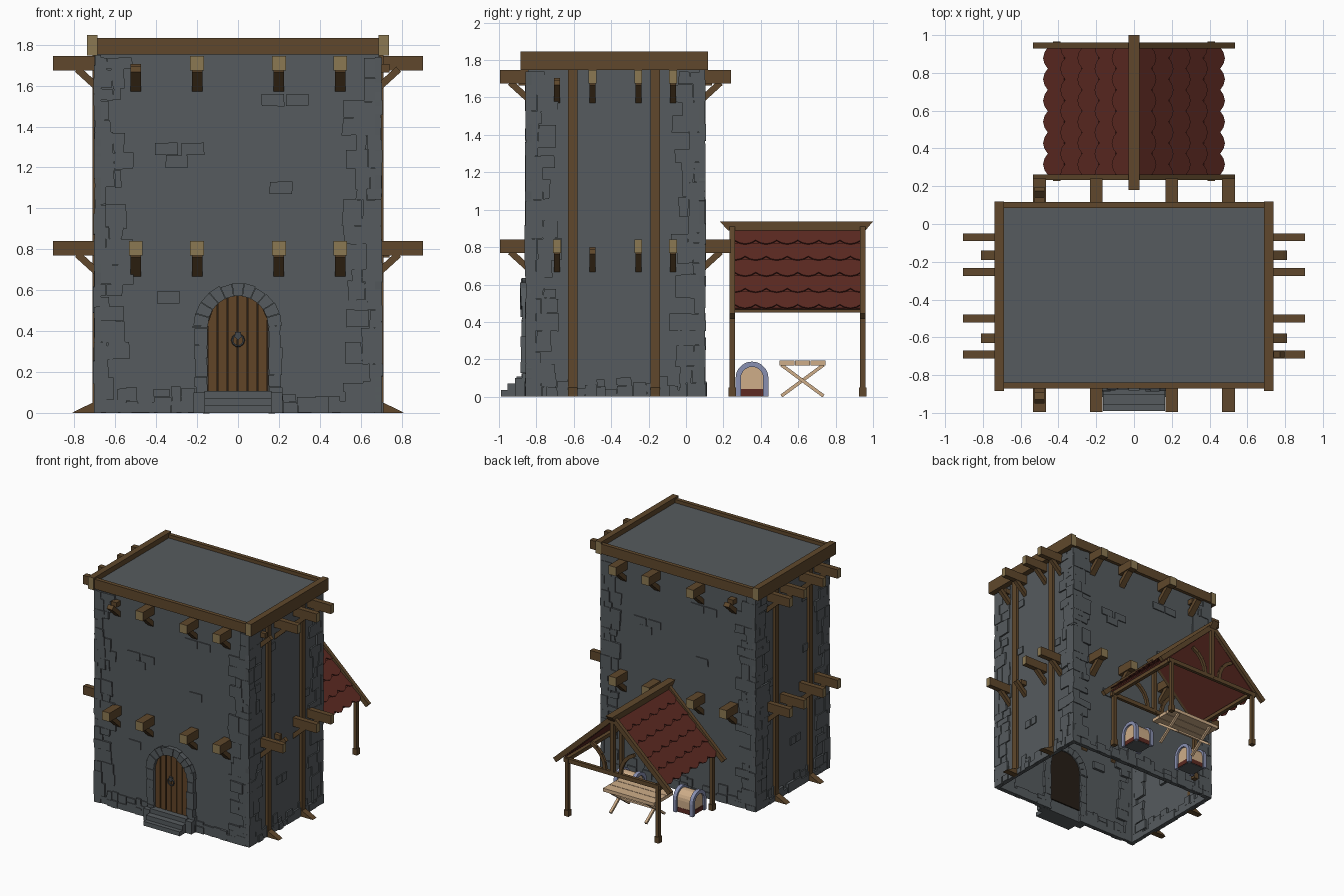
import bpy, bmesh, math, random
from mathutils import Vector

random.seed(4)
R = random.uniform
if "Cube" in bpy.data.objects:
    bpy.data.objects.remove(bpy.data.objects["Cube"])


def material(name, rgb):
    m = bpy.data.materials.new(name)
    m.use_nodes = True
    m.diffuse_color = (*rgb, 1)
    m.node_tree.nodes["Principled BSDF"].inputs["Base Color"].default_value = (*rgb, 1)
    return m


STONE = material("slate stone", (.092, .104, .112))
WOOD = material("brown wood", (.115, .064, .025))
ENDS = material("cut wood ends", (.26, .19, .085))
DOOR = material("door planks", (.12, .058, .02))
GAP = material("dark gaps", (.02, .013, .008))
RED = material("red tiles", (.11, .023, .016))
TAN = material("pale wood", (.62, .42, .25))
BLUE = material("blue grey arch", (.25, .28, .44))
IRON = material("iron", (.06, .065, .07))


def prism(bm, pts, vec, mi=0, ends=None):
    lo = [bm.verts.new(p) for p in pts]
    hi = [bm.verts.new(Vector(p) + Vector(vec)) for p in pts]
    caps = [bm.faces.new(lo), bm.faces.new(hi[::-1])]
    n = len(pts)
    for i in range(n):
        bm.faces.new((lo[i], hi[i], hi[(i + 1) % n], lo[(i + 1) % n])).material_index = mi
    for f in caps:
        f.material_index = mi if ends is None else ends
    return caps


def box(bm, x0, x1, y0, y1, z0, z1, mi=0):
    return prism(bm, [(x0, y0, z0), (x1, y0, z0), (x1, y1, z0), (x0, y1, z0)], (0, 0, z1 - z0), mi)


def beam(bm, a, b, w, h, mi=0, ends=None):
    a, b = Vector(a), Vector(b)
    d = b - a
    side = d.cross((0, 0, 1))
    side = side.normalized() if side.length > 1e-5 else Vector((1, 0, 0))
    up = side.cross(d).normalized()
    pts = [a + side * w / 2 * i + up * h / 2 * j for i, j in ((-1, -1), (1, -1), (1, 1), (-1, 1))]
    prism(bm, pts, d, mi, ends)


def finish(bm, name, *mats):
    bmesh.ops.recalc_face_normals(bm, faces=bm.faces)
    me = bpy.data.meshes.new(name)
    bm.to_mesh(me)
    bm.free()
    for m in mats:
        me.materials.append(m)
    ob = bpy.data.objects.new(name, me)
    bpy.context.collection.objects.link(ob)
    return ob


# Tower walls, addressed as (face, along, height, distance out)
X, Y0, Y1, TOP = .69, -.845, .09, 1.75


def P(face, u, z, d):
    return Vector({"front": (u, Y0 - d, z), "back": (u, Y1 + d, z),
                   "right": (X + d, u, z), "left": (-X - d, u, z)}[face])


def plate(bm, face, poly, d0, d1, mi=0):
    prism(bm, [P(face, u, z, d0) for u, z in poly], P(face, 0, 0, d1) - P(face, 0, 0, d0), mi)


def stone(bm, face, u0, u1, z0, z1, d, j=.006):
    quad = [(u0, z0), (u1, z0), (u1, z1), (u0, z1)]
    plate(bm, face, [(u + R(-j, j), max(0, z + R(-j, j))) for u, z in quad], -.02, d)


def arch(r, spring, base, n=10):
    arc = [(r * math.cos(math.pi * i / n), spring + r * math.sin(math.pi * i / n)) for i in range(n + 1)]
    return [(r, base)] + arc + [(-r, base)]


bm = bmesh.new()
caps = box(bm, -X, X, Y0, Y1, 0, TOP)
bm.faces.remove(caps[0])
finish(bm, "tower_walls", STONE)
bm = bmesh.new()
box(bm, -X, X, Y0, Y1, TOP - .02, 1.805)
finish(bm, "flat_roof", STONE)

# Corner stones: each course wraps round the corner, often with a second stone
FACES = {"front": (-X, X), "back": (-X, X), "right": (Y0, Y1), "left": (Y0, Y1)}
bm = bmesh.new()
for face, (lo, hi) in FACES.items():
    for edge, s in ((lo, 1), (hi, -1)):
        z = 0
        while z < TOP - .02:
            h = min(R(.045, .13), TOP - z)
            a = R(.04, .09)
            stone(bm, face, edge - s * .012, edge + s * a, z, z + h, R(.008, .018), .003)
            if R(0, 1) < .85:
                stone(bm, face, edge + s * a, edge + s * R(.11, .18), z, z + h, R(.006, .016))
            z += h
finish(bm, "corner_stones", STONE)

# Rough foot course
bm = bmesh.new()
for face, (lo, hi) in FACES.items():
    u = lo + .1
    while u < hi - .1:
        w = R(.04, .09)
        if face != "front" or abs(u + w / 2) > .24:
            h = R(.04, .08)
            stone(bm, face, u, u + w, 0, h, R(.01, .022), .003)
            if R(0, 1) < .7:
                stone(bm, face, u, u + w * .9, h, h + R(.03, .08), R(.006, .014), .003)
        u += w
finish(bm, "foot_stones", STONE)

# Scattered bricks
bm = bmesh.new()
for u, z in ((-.35, 1.29), (-.22, 1.29), (-.3, 1.23), (.17, 1.53), (.29, 1.53), (.21, 1.1), (-.34, .565)):
    stone(bm, "front", u - .055, u + .055, z - .03, z + .03, .008, .002)
    stone(bm, "back", -u - .055, -u + .055, z - .03, z + .03, .008, .002)
for u, z in ((-.46, .4), (-.39, .4), (-.55, 1.1), (-.1, .98), (-.54, 1.52)):
    for face in ("right", "left"):
        stone(bm, face, u - .03, u + .03, z - .03, z + .03, .008, .002)
finish(bm, "wall_bricks", STONE)

# Projecting floor beams with braces; a few are broken short
SHORT = {("front", -.5, 1.71), ("back", -.5, 1.71), ("right", -.69, 1.71), ("right", -.5, .805)}
bm = bmesh.new()
for face in FACES:
    wide = face in ("front", "back")
    for u in ((-.5, -.2, .2, .5) if wide else (-.69, -.5, -.255, -.07)):
        for z in (.805, 1.71):
            w, out = (.068, .15) if wide else (.042, .215)
            if (face, u, z) in SHORT:
                beam(bm, P(face, u, z - .025, -.02), P(face, u, z - .025, .05), w * .75, .04)
            else:
                beam(bm, P(face, u, z, -.02), P(face, u, z, out), w, .072, 0, 1)
            beam(bm, P(face, u, z - .13, -.015), P(face, u, z - .03, .095), w * .75, .034)
finish(bm, "floor_beams", WOOD, ENDS)

# Upright side posts with wedge feet
bm = bmesh.new()
for face in ("right", "left"):
    for y in (-.605, -.165):
        plate(bm, face, [(y - .025, 0), (y + .025, 0), (y + .025, TOP), (y - .025, TOP)], 0, .022)
        prism(bm, [P(face, y - .025, z, d) for d, z in ((0, 0), (.12, 0), (.1, .012), (.02, .05), (0, .05))], (0, .05, 0))
finish(bm, "side_posts", WOOD)

# Roof frame
bm = bmesh.new()
for s in (-1, 1):
    beam(bm, (s * .713, -.885, 1.797), (s * .713, .118, 1.797), .05, .1, 0, 1)
for y in (-.856, .101):
    beam(bm, (-.69, y, 1.793), (.69, y, 1.793), .032, .08)
finish(bm, "roof_frame", WOOD, ENDS)

# Door: dark backing, planks cut to the arch, handle ring
bm = bmesh.new()
plate(bm, "front", arch(.148, .425, .1), -.01, .006, 1)
for i in range(6):
    a, b = -.146 + i * .049, -.146 + i * .049 + .043
    tops = [(u, .425 + math.sqrt(max(.147 ** 2 - u * u, 0))) for u in (b, (a + b) / 2, a)]
    plate(bm, "front", [(a, .1), (b, .1)] + tops, 0, .015)
finish(bm, "door", DOOR, GAP)
bpy.ops.mesh.primitive_torus_add(location=P("front", 0, .355, .024), rotation=(math.pi / 2, 0, 0), major_radius=.028,
                                 minor_radius=.006, major_segments=10, minor_segments=5)
bpy.context.object.name = "door_ring"
bpy.context.object.data.materials.append(IRON)
bm = bmesh.new()
plate(bm, "front", [(-.015, .37), (0, .355), (.015, .37), (.015, .395), (-.015, .395)], .01, .03)
finish(bm, "door_ring_mount", IRON)

# Door surround: jamb stones and wedge stones
bm = bmesh.new()
for s in (-1, 1):
    z = 0
    while z < .42:
        h = min(R(.05, .09), .425 - z)
        stone(bm, "front", s * .15, s * R(.205, .225), z, z + h, R(.03, .042), .002)
        z += h
for i in range(11):
    a, b = (math.pi * (i + t) / 11 for t in (.02, .98))
    r = R(.205, .218)
    plate(bm, "front", [(q * math.cos(t), .425 + q * math.sin(t)) for q, t in ((.147, a), (r, a), (r, b), (.147, b))],
          -.02, R(.03, .042))
finish(bm, "door_surround", STONE)
bm = bmesh.new()
for d, z in ((.145, .035), (.11, .072), (.06, .108)):
    box(bm, -.165, .165, Y0 - d, Y0, 0, z)
for s in (-.19, .19):
    box(bm, s - .028, s + .028, Y0 - .07, Y0, 0, .1)
finish(bm, "door_steps", STONE)

# Lean-to timber frame
bm = bmesh.new()
for y in (.248, .945):
    for s in (-1, 1):
        beam(bm, (0, y, .912), (s * .52, y, .43), .03, .04)
        beam(bm, (s * .41, y, 0), (s * .41, y, .47), .028, .03)
        box(bm, s * .41 - .02, s * .41 + .02, y - .02, y + .02, 0, .05)
        ring = [(s * (.27 - .2 * math.cos(t)), y, .47 + .2 * math.sin(t)) for t in (0, .3, .6, .9, 1.2)]
        for a, b in zip(ring, ring[1:]):
            beam(bm, a, b, .022, .028)
    beam(bm, (-.44, y, .455), (.44, y, .455), .026, .034)
    beam(bm, (0, y, .45), (0, y, .9), .03, .03)
for s in (-1, 1):
    beam(bm, (s * .41, .24, .465), (s * .41, .95, .465), .03, .03)
prism(bm, [(-.03, y, z) for y, z in ((.225, .89), (.96, .89), (1, .937), (.18, .937))], (.06, 0, 0))
finish(bm, "shelter_frame", WOOD)

# Shelter roof: boards under overlapping rows of pointed tiles
bm = bmesh.new()
L, N, ROWS = .675, 6, 5
for s in (-1, 1):
    down = Vector((s * .46, 0, -.435)).normalized()
    out = Vector((s * .435, 0, .46)).normalized()
    top = Vector((0, .26, .9))
    prism(bm, [top, top + down * .62, top + down * .62 - out * .012, top - out * .012], (0, L, 0))
    w = L / N
    for r in range(ROWS):
        v0 = r * .125
        for i in range(N + r % 2):
            u0 = (i - .5 * (r % 2)) * w
            shape = [(0, 0), (w, 0), (w, .11), (.78 * w, .132), (.5 * w, .142), (.22 * w, .132), (0, .11)]
            pts = []
            for u, v in shape:
                p = top + Vector((0, min(max(u0 + u, 0), L), 0)) + down * (v0 + v) + out * (.002 + v * .09)
                if p not in pts:
                    pts.append(p)
            prism(bm, pts, out * .007)
finish(bm, "shelter_tiles", RED)

# Trestle table
bm = bmesh.new()
for i in range(3):
    box(bm, -.23, .23, .5 + i * .083, .579 + i * .083, .168, .195)
for x in (-.16, .16):
    beam(bm, (x, .51, .004), (x, .735, .17), .02, .018)
    beam(bm, (x + .01, .735, .004), (x + .01, .51, .17), .02, .018)
beam(bm, (-.17, .622, .088), (.17, .622, .088), .016, .016)
finish(bm, "trestle_table", TAN)

# Two small vaulted hutches beside the tower
for name, cx in (("left_hutch", .26), ("right_hutch", -.28)):
    bm = bmesh.new()
    prism(bm, [(cx - .075, .353 + u, z) for u, z in arch(.072, .1, .005)], (.15, 0, 0), 0)
    box(bm, cx - .08, cx + .08, .353 - .074, .353 + .074, .004, .04, 2)
    box(bm, cx - .075, cx + .075, .353 - .07, .353 + .07, 0, .004, 3)
    for x in (cx - .09, cx + .06):
        rim = arch(.088, .1, 0) + arch(.06, .1, 0)[::-1]
        prism(bm, [(x, .353 + u, z) for u, z in rim], (.03, 0, 0), 1)
    finish(bm, name, TAN, BLUE, RED, STONE)
